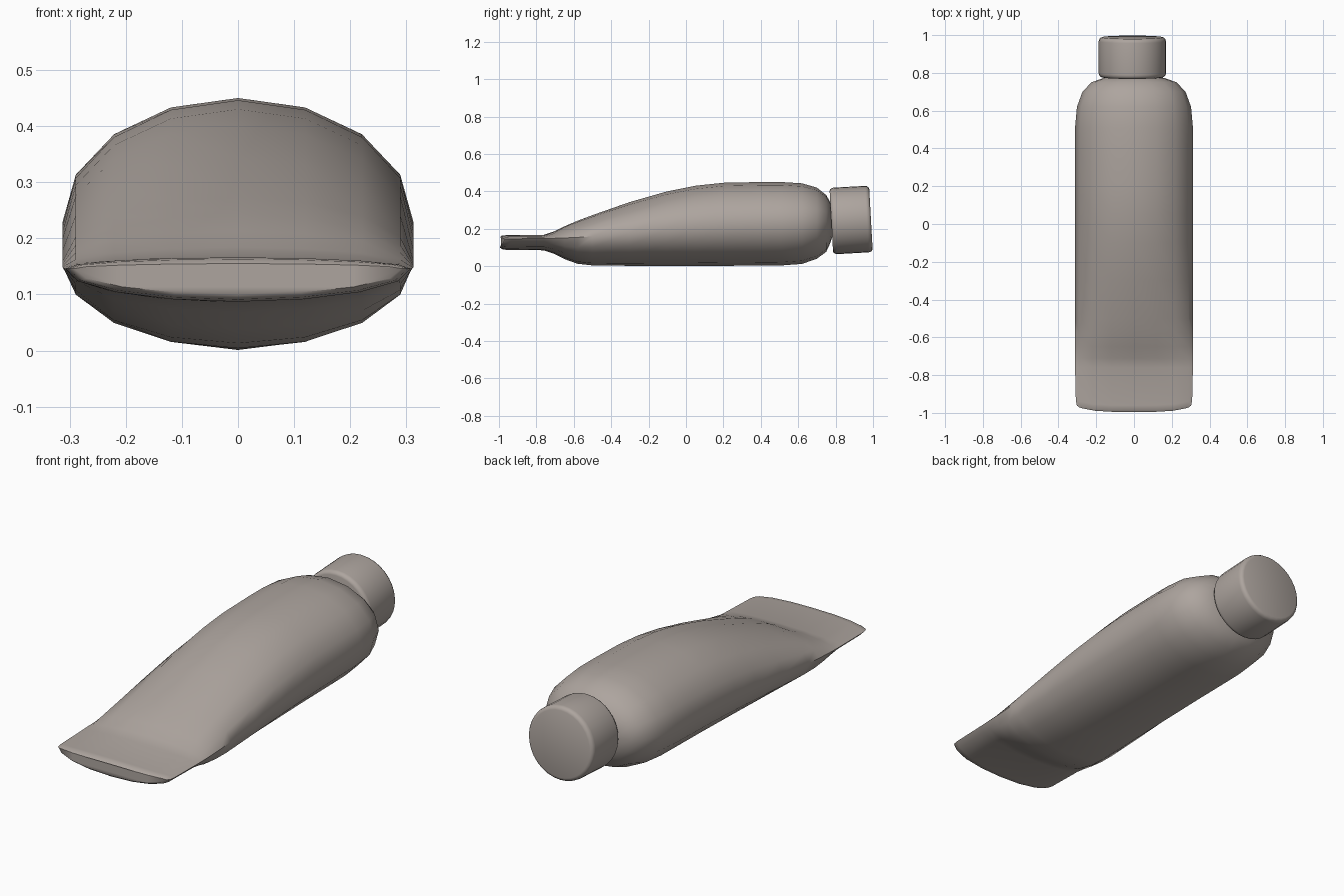
import bpy, math
from mathutils import Matrix

if "Cube" in bpy.data.objects:
    bpy.data.objects.remove(bpy.data.objects["Cube"])

mat = bpy.data.materials.new("warm grey")
mat.diffuse_color = (0.42, 0.375, 0.345, 1)
mat.use_nodes = True
mat.node_tree.nodes["Principled BSDF"].inputs["Base Color"].default_value = mat.diffuse_color


def loft(name, rings, angle):
    """Closed skin through a list of equal-length point rings."""
    n = len(rings[0])
    verts = [p for r in rings for p in r]
    faces = [(k * n + i, k * n + (i + 1) % n, (k + 1) * n + (i + 1) % n, (k + 1) * n + i)
             for k in range(len(rings) - 1) for i in range(n)]
    faces.append(tuple(reversed(range(n))))
    faces.append(tuple(range(len(verts) - n, len(verts))))
    me = bpy.data.meshes.new(name)
    me.from_pydata(verts, [], faces)
    me.materials.append(mat)
    ob = bpy.data.objects.new(name, me)
    bpy.context.collection.objects.link(ob)
    bpy.ops.object.select_all(action='DESELECT')
    ob.select_set(True)
    bpy.context.view_layer.objects.active = ob
    bpy.ops.object.mode_set(mode='EDIT')
    bpy.ops.mesh.select_all(action='SELECT')
    bpy.ops.mesh.normals_make_consistent(inside=False)
    bpy.ops.object.mode_set(mode='OBJECT')
    bpy.ops.object.shade_smooth_by_angle(angle=math.radians(angle))
    return ob


# Tube body stations: y, half width, bottom z, top z, side z
stations = [
    (-0.995, 0.292, 0.100, 0.155, 0.146),
    (-0.985, 0.303, 0.091, 0.163, 0.146),
    (-0.960, 0.308, 0.087, 0.166, 0.146),
    (-0.760, 0.312, 0.085, 0.168, 0.148),
    (-0.710, 0.313, 0.068, 0.184, 0.149),
    (-0.650, 0.313, 0.038, 0.213, 0.151),
    (-0.580, 0.313, 0.013, 0.243, 0.154),
    (-0.500, 0.313, 0.004, 0.273, 0.159),
    (-0.300, 0.313, 0.002, 0.343, 0.178),
    (-0.100, 0.313, 0.001, 0.400, 0.199),
    (0.050, 0.313, 0.001, 0.430, 0.211),
    (0.200, 0.313, 0.002, 0.446, 0.221),
    (0.400, 0.313, 0.003, 0.450, 0.228),
    (0.510, 0.312, 0.004, 0.450, 0.230),
    (0.620, 0.302, 0.012, 0.443, 0.232),
    (0.700, 0.273, 0.040, 0.420, 0.235),
    (0.750, 0.225, 0.077, 0.380, 0.238),
    (0.772, 0.165, 0.125, 0.340, 0.240),
    (0.780, 0.120, 0.150, 0.325, 0.240),
]
SIDES = 16
rings = []
for y, w, lo, hi, side in stations:
    ring = []
    for i in range(SIDES):
        a = math.tau * i / SIDES
        c, s = math.cos(a), math.sin(a)
        bow = 0.025 * c ** 4 if y < -0.95 else 0      # gently bowed crimped end
        if y > -0.97 and y < -0.95:
            bow *= 1.1
        ring.append((w * c, y + bow, side + s * (hi - side if s > 0 else side - lo)))
    rings.append(ring)
loft("tube_body", rings, 50)

# Screw cap: bevelled disc profile (radius, distance), tilted slightly upward
profile = [(0.162, 0.0), (0.171, 0.004), (0.177, 0.014), (0.178, 0.022),
           (0.178, 0.190), (0.176, 0.200), (0.170, 0.208), (0.160, 0.212)]
N = 32
place = Matrix.Translation((-0.009, 0.777, 0.241)) @ Matrix.Rotation(math.radians(3.2), 4, 'X')
cap_rings = [[(r * math.cos(math.tau * i / N), d, r * math.sin(math.tau * i / N))
              for i in range(N)] for r, d in profile]
cap = loft("screw_cap", cap_rings, 40)
cap.data.transform(place)

# Short neck joining body and cap
neck_rings = [[(-0.006 + 0.11 * math.cos(math.tau * i / 24), y, 0.24 + 0.085 * math.sin(math.tau * i / 24))
               for i in range(24)] for y in (0.74, 0.82)]
loft("neck", neck_rings, 40)
